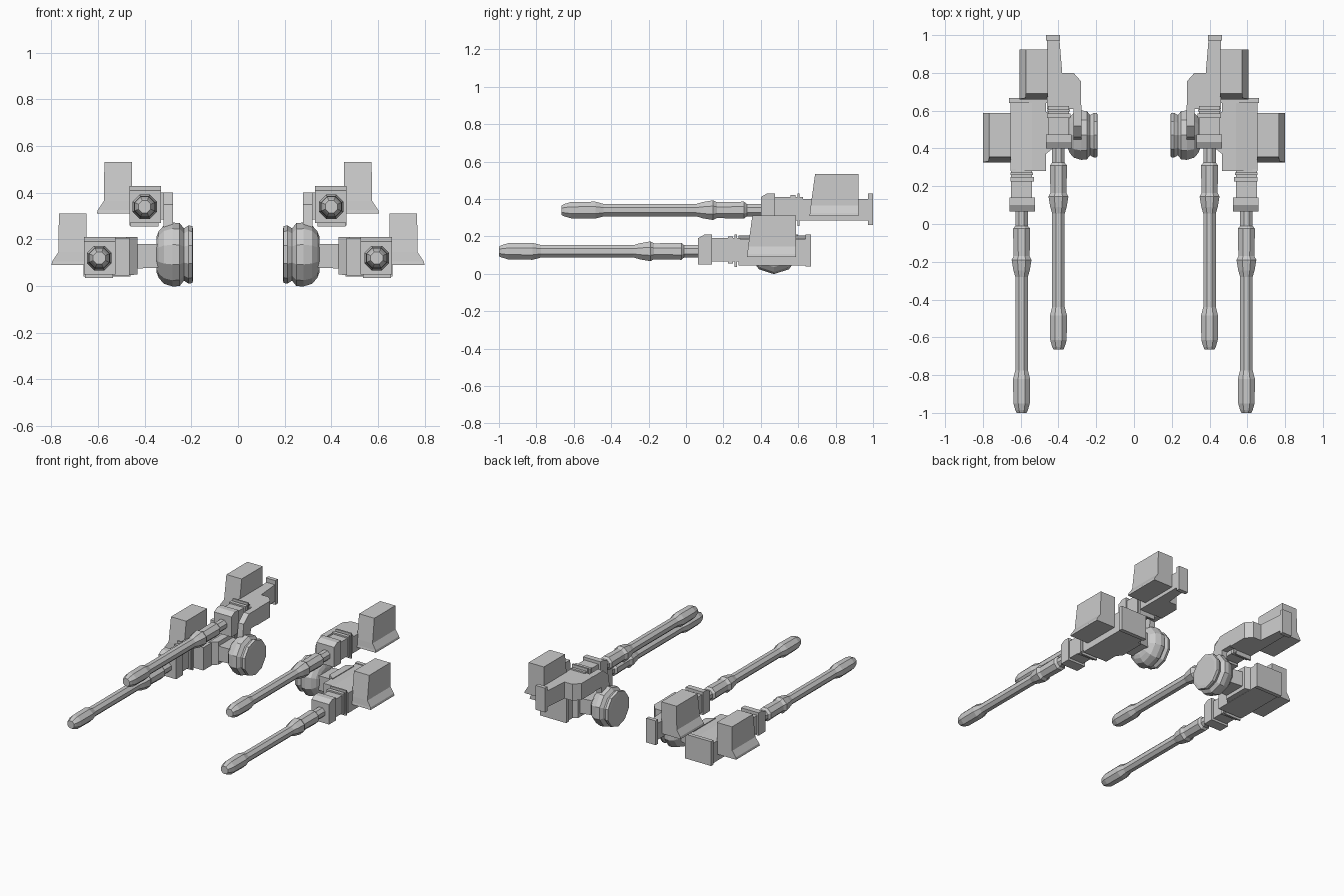
import bpy, bmesh, math
from mathutils import Vector

if "Cube" in bpy.data.objects:
    bpy.data.objects.remove(bpy.data.objects["Cube"])


def finish(name, bm):
    """Make a flat-shaded object mirrored across x = 0."""
    bmesh.ops.recalc_face_normals(bm, faces=bm.faces)
    me = bpy.data.meshes.new(name)
    bm.to_mesh(me)
    bm.free()
    ob = bpy.data.objects.new(name, me)
    bpy.context.collection.objects.link(ob)
    mod = ob.modifiers.new("Mirror", 'MIRROR')
    mod.use_mirror_merge = False
    return ob


def loft(name, rings):
    """Skin a list of rings of points and cap both ends."""
    bm = bmesh.new()
    vs = [[bm.verts.new(p) for p in r] for r in rings]
    n = len(vs[0])
    for a, b in zip(vs, vs[1:]):
        for i in range(n):
            j = (i + 1) % n
            bm.faces.new((a[i], a[j], b[j], b[i]))
    bm.faces.new(vs[0])
    bm.faces.new(vs[-1])
    return finish(name, bm)


def box(name, x, y, z, off=(0, 0, 0)):
    o = Vector(off)
    return loft(name, [[o + Vector((a, b, c)) for a, b in
                ((x[0], y[0]), (x[1], y[0]), (x[1], y[1]), (x[0], y[1]))] for c in z])


def extrude(name, axis, pts, lo, hi, off=(0, 0, 0)):
    """Extrude a 2D profile along axis 0 (x), 1 (y) or 2 (z)."""
    rings = []
    for h in (lo, hi):
        ring = []
        for p in pts:
            q = list(p)
            q.insert(axis, h)
            ring.append(Vector(q) + Vector(off))
        rings.append(ring)
    return loft(name, rings)


def lathe(name, axis, centre, profile, sides):
    """Turned part: profile of (position, radius) along x (0) or y (1)."""
    rings = []
    for t, r in profile:
        ring = []
        for i in range(sides):
            a = 2 * math.pi * (i + .5) / sides
            q = [centre[0] + r * math.cos(a), centre[1] + r * math.sin(a)]
            q.insert(axis, t)
            ring.append(q)
        rings.append(ring)
    return loft(name, rings)


BARREL = [(-1, .028), (-.985, .036), (-.95, .047), (-.82, .049), (-.775, .036),
          (-.28, .036), (-.245, .047), (-.19, .057), (-.17, .046), (-.025, .049),
          (-.01, .036), (.08, .036)]


def gun(tag, off):
    """Pieces shared by the lower and upper guns."""
    ox, oy, oz = off
    lathe(tag + "_barrel", 1, (.595 + ox, .12 + oz),
          [(y + oy, r) for y, r in BARREL], 8)
    extrude(tag + "_barrel_block", 0,
            [(.065, .05), (.14, .05), (.14, .21), (.10, .21), (.065, .19)],
            .525, .66, off)
    box(tag + "_neck", (.54, .65), (.14, .29), (.065, .19), off)
    box(tag + "_neck_ring", (.53, .655), (.225, .25), (.055, .2), off)
    box(tag + "_front_flange", (.535, .655), (.26, .272), (.035, .21), off)
    # ammunition box: sloped front, flared skirt on the outside
    loft(tag + "_ammo_box", [[Vector(off) + Vector(p) for p in (
        (.65, y0, z), (x1, y0, z), (x1, .588, z), (.65, .588, z))]
        for z, x1, y0 in ((.09, .80, .325), (.105, .797, .328),
                          (.145, .77, .332), (.312, .768, .355))])


UP = (-.195, .335, .22)
gun("lower", (0, 0, 0))
gun("upper", UP)

# lower receiver, with its top sloping toward the ammo box
extrude("lower_receiver", 1,
        [(.465, .045), (.655, .045), (.655, .185), (.54, .205), (.465, .205)], .28, .645)
box("lower_rear_flange", (.46, .662), (.64, .668), (.04, .21))

# arm from the lower receiver to the pivot
def section(x, y0, y1, z0, z1):
    return [(x, y0, z0), (x, y1, z0), (x, y1, z1), (x, y0, z1)]

loft("lower_arm", [section(.48, .36, .6, .045, .21), section(.43, .40, .58, .05, .21)])
loft("pivot_shaft", [section(.44, .40, .56, .075, .18), section(.31, .40, .54, .08, .18)])

# ribbed pivot drum
lathe("pivot_drum", 0, (.47, .135),
      [(.192, .10), (.195, .122), (.212, .125), (.232, .112), (.25, .135),
       (.28, .137), (.318, .125), (.34, .10), (.35, .075)], 10)

# upper receiver with angled side housing
extrude("upper_receiver", 2,
        [(.28, .61), (.46, .61), (.46, .98), (.395, .98), (.38, .80),
         (.32, .80), (.28, .755)], .285, .40)
box("upper_rear_flange", (.392, .465), (.972, 1.0), (.26, .43))

# bracket dropping from the upper receiver to the pivot drum
extrude("upper_bracket", 0,
        [(.63, .40), (.52, .40), (.46, .35), (.44, .2), (.53, .2),
         (.54, .29), (.63, .29)], .278, .32)
